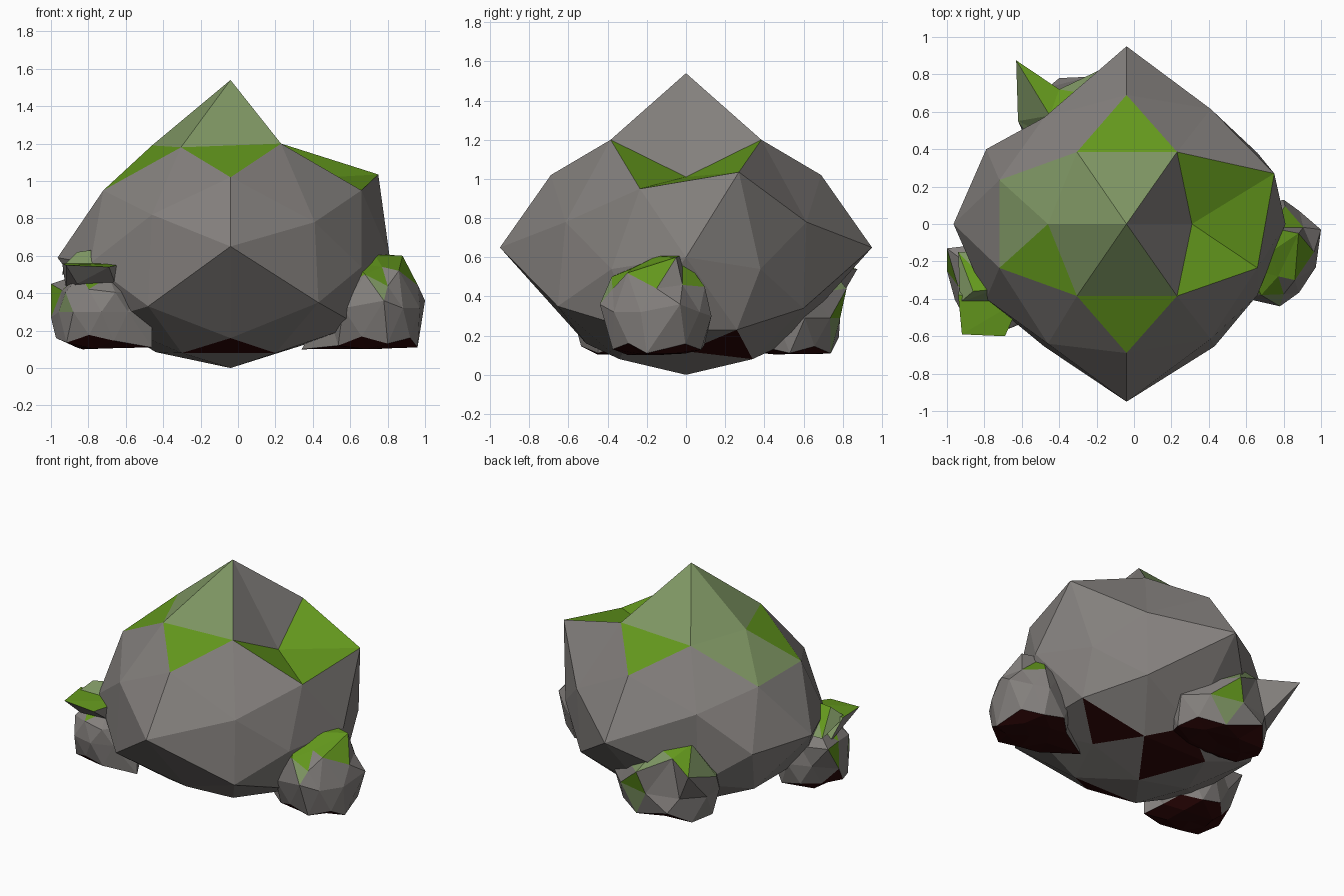
import bpy, bmesh, random
from mathutils import Vector

if "Cube" in bpy.data.objects:
    bpy.data.objects.remove(bpy.data.objects["Cube"])

# Flat colours
COLOURS = {
    "stone_grey": (0.23, 0.215, 0.205),
    "moss_green": (0.125, 0.31, 0.012),
    "pale_moss": (0.21, 0.305, 0.125),
    "dark_earth": (0.025, 0.002, 0.002),
}
GREY, MOSS, PALE, EARTH = range(4)
mats = []
for name, rgb in COLOURS.items():
    m = bpy.data.materials.new(name)
    m.diffuse_color = (*rgb, 1)
    m.use_nodes = True
    m.node_tree.nodes["Principled BSDF"].inputs["Base Color"].default_value = m.diffuse_color
    mats.append(m)


def finish(bm, name, rule, spots=()):
    """Colour every face by a rule, add single-face spots, make the object."""
    bm.normal_update()
    for f in bm.faces:
        f.material_index = rule(f)
        f.smooth = False
    for point, index in spots:
        p = Vector(point)
        near = min(bm.faces, key=lambda f: (f.calc_center_median() - p).length)
        near.material_index = index
    me = bpy.data.meshes.new(name)
    bm.to_mesh(me)
    bm.free()
    for m in mats:
        me.materials.append(m)
    ob = bpy.data.objects.new(name, me)
    bpy.context.collection.objects.link(ob)
    return ob


# Boulder: ball directions, each with its worn position (y >= 0 half)
a, b, c, d, e = 0.30902, 0.5, 0.80902, 0.52573, 0.85065
half = [
    ((0, 0, 1), (-.04, 0, 1.54)), ((0, 0, -1), (-.04, 0, 0)),
    ((-1, 0, 0), (-.965, 0, .59)), ((1, 0, 0), (.81, 0, .60)),
    ((0, 1, 0), (-.04, .95, .65)),
    ((-d, 0, e), (-.46, 0, 1.19)), ((d, 0, e), (.31, 0, 1.01)),
    ((-d, 0, -e), (-.44, 0, .085)), ((d, 0, -e), (.34, 0, .12)),
    ((0, e, d), (-.04, .69, 1.02)), ((0, e, -d), (-.04, .51, .16)),
    ((-e, d, 0), (-.79, .40, .56)), ((e, d, 0), (.66, .38, .54)),
    ((-a, b, c), (-.305, .385, 1.18)), ((a, b, c), (.23, .385, 1.20)),
    ((-a, b, -c), (-.30, .34, .08)), ((a, b, -c), (.20, .34, .08)),
    ((-c, a, b), (-.72, .235, .95)), ((c, a, b), (.66, .235, .95)),
    ((-c, a, -b), (-.72, .28, .26)), ((c, a, -b), (.64, .26, .23)),
    ((-b, c, a), (-.46, .64, .82)), ((b, c, a), (.41, .615, .78)),
    ((-b, c, -a), (-.48, .655, .33)), ((b, c, -a), (.43, .655, .35)),
]
raised = {((c, a, b), 1): (.75, .27, 1.035),          # uneven corners
          ((b, c, -a), 1): (.39, .60, .34),
          ((-b, c, a), 1): (-.48, .57, .82),
          ((-b, c, -a), 1): (-.48, .56, .33)}
bm = bmesh.new()
moves = []
for direction, pos in half:
    for side in ((1, -1) if direction[1] else (1,)):
        flip = Vector((1, side, 1))
        target = Vector(raised.get((direction, side), Vector(pos) * flip))
        moves.append((bm.verts.new(Vector(direction) * flip), target))
bmesh.ops.convex_hull(bm, input=bm.verts[:])
bmesh.ops.recalc_face_normals(bm, faces=bm.faces[:])
for v, target in moves:
    v.co = target


def boulder_colour(f):
    p = f.calc_center_median()
    zs = [v.co.z for v in f.verts]
    if min(zs) > 0.93:                                # mossy cap
        if max(zs) > 1.5:
            return PALE if p.x < 0.1 else GREY
        return PALE if p.x < -0.3 and p.y > -0.1 else MOSS
    if f.normal.z < -0.7 and p.z < 0.16:              # earthy patches below
        if abs(p.x + 0.04) < 0.1 and (p.y < -0.3 or p.y > 0.15):
            return EARTH
        if p.x > 0.3 and p.y > 0.1:
            return EARTH
    return GREY


finish(bm, "boulder", boulder_colour)


# Small rocks: jittered balls with a flat base and pulled corners
def small_rock(name, centre, size, seed, pulls=(), moss_z=0.5, steep=0.4,
               pale_below=0.66, spots=()):
    random.seed(seed)
    bm = bmesh.new()
    bmesh.ops.create_icosphere(bm, subdivisions=2, radius=1)
    for v in bm.verts:
        k = random.uniform(0.92, 1.06)
        drop = 1.3 if v.co.z < 0 else 1
        n = Vector((v.co.x, v.co.y, v.co.z * drop))
        v.co = Vector(n[i] * size[i] * k + centre[i] for i in range(3))
        v.co.z = max(v.co.z, 0.1 + random.uniform(0, 0.01))
        v.co.x = max(-1, min(1, v.co.x))
    taken = set()
    for p in map(Vector, pulls):
        v = min((v for v in bm.verts if v not in taken),
                key=lambda v: (v.co - p).length)
        v.co = p
        taken.add(v)

    def colour(f):
        z = f.calc_center_median().z
        if f.normal.z < -0.5 and z < 0.22:
            return EARTH
        if f.normal.z > steep and z > moss_z:
            return MOSS if f.normal.z > pale_below else PALE
        return GREY
    finish(bm, name, colour, spots)


small_rock("right_rock", (.73, -.15, .32), (.27, .28, .28), 4,
           [(.96, -.2, .11), (1.0, -.03, .36), (.78, -.44, .36),
            (.34, -.12, .10), (.73, -.02, .61), (.88, -.05, .60),
            (.68, -.38, .50), (.86, -.30, .52), (.80, .13, .30)],
           moss_z=0.50, steep=0.55, pale_below=0,
           spots=[((.8, -.4, .45), PALE), ((.74, -.36, .5), MOSS)])
small_rock("left_rock", (-.73, -.33, .30), (.26, .26, .23), 9,
           [(-1.0, -.13, .45), (-1.0, -.25, .27), (-.46, -.45, .30),
            (-.46, -.45, .11), (-.83, -.22, .10)],
           moss_z=0.46,
           spots=[((-.9, -.45, .33), PALE), ((-.97, -.2, .42), MOSS)])
small_rock("back_rock", (-.24, .53, .29), (.38, .25, .26), 6,
           [(-.63, .875, .54), (-.19, .82, .44), (-.62, .55, .42),
            (-.40, .78, .19), (-.45, .58, .61), (-.28, .70, .59),
            (-.40, .72, .55)],
           moss_z=0.38, pale_below=0.75,
           spots=[((-.2, .78, .33), MOSS), ((-.1, .76, .25), PALE)])


# Mossy ledge and crest on top of the left rock
def slab(name, points):
    bm = bmesh.new()
    for p in points:
        bm.verts.new(p)
    bmesh.ops.convex_hull(bm, input=bm.verts[:])
    bmesh.ops.recalc_face_normals(bm, faces=bm.faces[:])
    finish(bm, name, lambda f: MOSS if f.normal.z > 0.85 else
           PALE if f.normal.z > 0.35 else GREY)


slab("left_ledge", [(-.92, -.59, .55), (-.69, -.60, .54), (-.94, -.38, .56),
                    (-.60, -.40, .56), (-.86, -.50, .45), (-.66, -.50, .46),
                    (-.92, -.25, .42), (-.62, -.25, .42)])
slab("left_crest", [(-.93, -.42, .55), (-.60, -.42, .55), (-.86, -.36, .62),
                    (-.75, -.35, .635), (-.64, -.36, .61), (-.94, -.15, .50),
                    (-.62, -.15, .50)])
